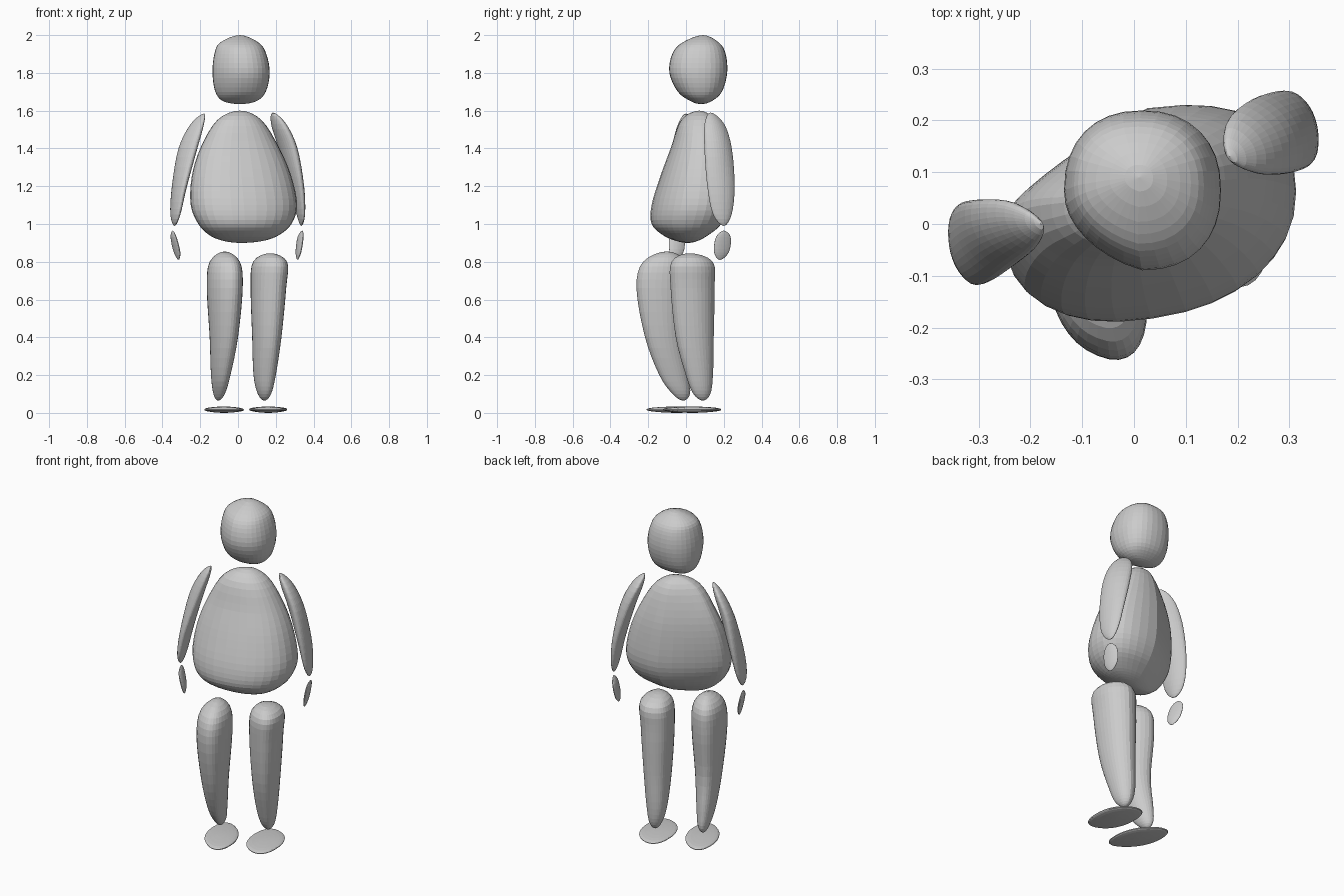
import bpy
import bmesh
import math

SEGMENTS = 32   # points around each ring
STEPS = 4       # rings between two neighbouring sections

start_cube = bpy.data.objects.get("Cube")
if start_cube:
    bpy.data.objects.remove(start_cube, do_unlink=True)

clay = bpy.data.materials.new("plain_grey")
clay.use_nodes = True
grey = (0.6, 0.6, 0.6, 1)
clay.diffuse_color = grey
clay.node_tree.nodes["Principled BSDF"].inputs["Base Color"].default_value = grey


def soft_power(value, power=0.88):
    """Make a circle slightly boxy."""
    return math.copysign(abs(value) ** power, value)


def spline(a, b, c, d, t):
    """Smooth interpolation between b and c."""
    return [
        0.5 * (2 * q + (r - p) * t + (2 * p - 5 * q + 4 * r - s) * t * t
               + (3 * q - p - 3 * r + s) * t ** 3)
        for p, q, r, s in zip(a, b, c, d)
    ]


def flipped(section):
    """Section mirrored through its pole, which rounds the end of a body."""
    z, left, right, front, back = section
    return (z, right, left, back, front)


def body(name, top, sections, bottom, skew=0.0, bevel=0.0):
    """Loft a rounded body from a top pole, through (z, x min, x max, y min,
    y max) sections, to a bottom pole. Poles are (z, x, y). Skew slants the
    sections; bevel flattens the -x corner, at the back if positive and at
    the front if negative."""
    poles = [(z, x, x, y, y) for z, x, y in (top, bottom)]
    keys = [poles[0], *sections, poles[1]]
    keys = [flipped(keys[1]), *keys, flipped(keys[-2])]

    rings = []
    for i in range(1, len(keys) - 2):
        for step in range(STEPS):
            rings.append(spline(*keys[i - 1:i + 3], step / STEPS))

    # Unit outline shared by all rings
    outline = []
    upright = math.sqrt(1 - skew * skew)
    for k in range(SEGMENTS):
        angle = math.tau * k / SEGMENTS
        u, v = soft_power(math.cos(angle)), soft_power(math.sin(angle))
        corner = max(0, -u) * max(0, math.copysign(1, bevel) * v)
        outline.append((u, skew * u + upright * v - bevel * corner))

    bm = bmesh.new()
    loops = []
    for z, left, right, front, back in rings[1:]:
        loops.append([
            bm.verts.new((
                (left + right + (right - left) * u) / 2,
                (front + back + (back - front) * v) / 2,
                z,
            ))
            for u, v in outline
        ])

    # Sides and the two end fans
    for upper, lower in zip(loops, loops[1:]):
        for k in range(SEGMENTS):
            n = (k + 1) % SEGMENTS
            bm.faces.new((upper[k], lower[k], lower[n], upper[n]))
    for loop, (z, x, y) in ((loops[0], top), (loops[-1], bottom)):
        tip = bm.verts.new((x, y, z))
        for k in range(SEGMENTS):
            bm.faces.new((loop[k], loop[(k + 1) % SEGMENTS], tip))

    bmesh.ops.recalc_face_normals(bm, faces=bm.faces)
    mesh = bpy.data.meshes.new(name)
    bm.to_mesh(mesh)
    bm.free()
    mesh.materials.append(clay)
    obj = bpy.data.objects.new(name, mesh)
    bpy.context.collection.objects.link(obj)
    return obj


# Head, turned a little to its left
body("head", (2.0, .01, .09), [
    (1.96, -.095, .11, -.02, .175),
    (1.9, -.125, .15, -.073, .21),
    (1.8, -.135, .168, -.088, .218),
    (1.7, -.12, .147, -.043, .19),
    (1.65, -.078, .097, .025, .135),
], (1.635, .01, .08), bevel=-.28)

# Pear-shaped torso, twisted about the vertical
body("torso", (1.6, .01, .07), [
    (1.55, -.11, .125, -.025, .15),
    (1.4, -.20, .22, -.08, .20),
    (1.25, -.245, .283, -.135, .222),
    (1.1, -.25, .313, -.18, .225),
    (1.0, -.21, .283, -.18, .185),
    (.94, -.15, .215, -.12, .115),
    (.91, -.075, .13, -.05, .06),
], (.90, .02, .01), skew=.2, bevel=.55)

# Arms
body("right_arm", (1.585, -.18, 0), [
    (1.53, -.25, -.18, -.04, .04),
    (1.4, -.315, -.215, -.075, .045),
    (1.2, -.35, -.27, -.11, .035),
    (1.05, -.358, -.305, -.11, 0),
], (.99, -.335, -.06), skew=-.55)
body("left_arm", (1.59, .185, .13), [
    (1.53, .175, .255, .10, .20),
    (1.4, .215, .315, .10, .24),
    (1.2, .275, .35, .115, .255),
    (1.05, .31, .355, .145, .24),
], (.99, .335, .20), skew=-.5)

# Hands
body("right_hand", (.965, -.345, -.045), [
    (.93, -.357, -.325, -.085, -.01),
    (.85, -.34, -.305, -.085, -.015),
], (.81, -.315, -.055), skew=-.7)
body("left_hand", (.965, .34, .20), [
    (.93, .315, .347, .16, .235),
    (.85, .305, .335, .15, .225),
], (.81, .315, .18), skew=-.7)

# Legs, the right one stepping forward
body("right_leg", (.855, -.07, -.10), [
    (.80, -.15, .01, -.225, 0),
    (.66, -.165, .025, -.26, .015),
    (.4, -.15, 0, -.215, -.005),
    (.2, -.143, -.04, -.14, .015),
    (.1, -.13, -.07, -.07, .02),
], (.065, -.105, -.015), skew=-.28)
body("left_leg", (.845, .17, .02), [
    (.80, .08, .26, -.075, .145),
    (.66, .067, .255, -.08, .155),
    (.4, .075, .23, -.053, .15),
    (.2, .082, .20, 0, .145),
    (.1, .105, .175, .04, .13),
], (.065, .14, .09), skew=-.25, bevel=.25)

# Flat feet
body("right_foot", (.034, -.075, -.05), [
    (.026, -.165, .015, -.185, .085),
    (.01, -.17, .025, -.19, .09),
], (0, -.075, -.05), skew=-.48)
body("left_foot", (.034, .16, .035), [
    (.026, .07, .25, -.1, .165),
    (.01, .07, .25, -.105, .17),
], (0, .16, .035), skew=-.3)
